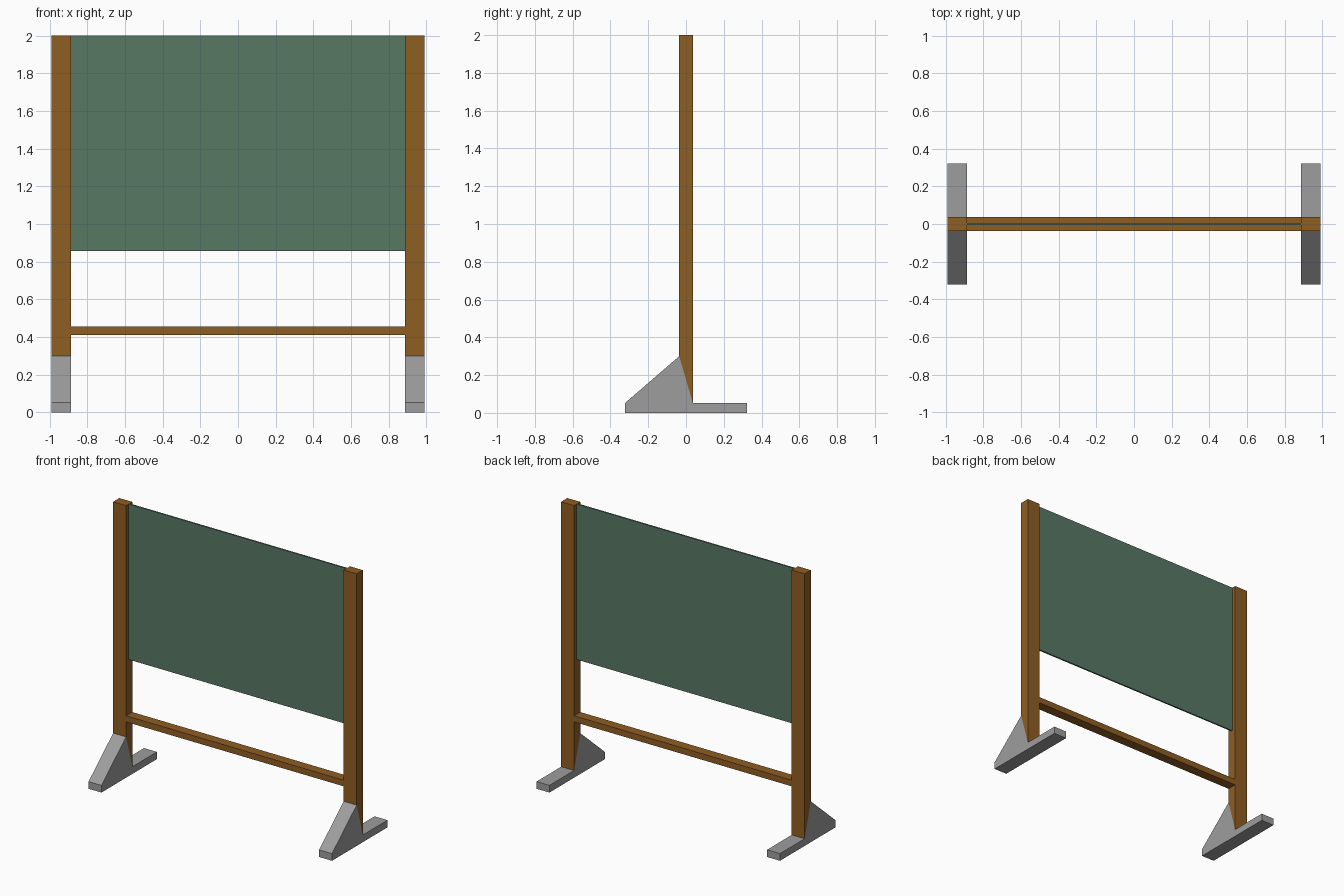
import bpy, bmesh

if "Cube" in bpy.data.objects:
    bpy.data.objects.remove(bpy.data.objects["Cube"])

HALF_W = 0.99     # outer half width
INNER = 0.885     # inner face of the posts
DEPTH = 0.036     # half depth of the posts


def material(name, rgb):
    m = bpy.data.materials.new(name)
    m.diffuse_color = (*rgb, 1.0)
    m.use_nodes = True
    m.node_tree.nodes["Principled BSDF"].inputs["Base Color"].default_value = m.diffuse_color
    return m


wood = material("brown wood", (0.275, 0.112, 0.017))
green = material("board green", (0.099, 0.19, 0.13))
grey = material("metal grey", (0.34, 0.34, 0.34))


def extrude_profile(name, profile, x0, x1, mat):
    """Extrude a (y, z) profile along x from x0 to x1."""
    bm = bmesh.new()
    face = bm.faces.new([bm.verts.new((x0, y, z)) for y, z in profile])
    geom = bmesh.ops.extrude_face_region(bm, geom=[face])["geom"]
    moved = [g for g in geom if isinstance(g, bmesh.types.BMVert)]
    bmesh.ops.translate(bm, verts=moved, vec=(x1 - x0, 0, 0))
    bmesh.ops.recalc_face_normals(bm, faces=bm.faces)
    mesh = bpy.data.meshes.new(name)
    bm.to_mesh(mesh)
    bm.free()
    mesh.materials.append(mat)
    obj = bpy.data.objects.new(name, mesh)
    bpy.context.collection.objects.link(obj)
    return obj


def rect(half_y, z0, z1):
    return [(-half_y, z0), (half_y, z0), (half_y, z1), (-half_y, z1)]


# Foot with a sloped front brace; the post sits on its slanted back
foot_profile = [(-0.322, 0), (0.322, 0), (0.322, 0.053), (DEPTH, 0.053),
                (-DEPTH, 0.3), (-0.322, 0.053)]
post_profile = [(-DEPTH, 0.3), (DEPTH, 0.053), (DEPTH, 2), (-DEPTH, 2)]

for side, x0, x1 in (("left", -HALF_W, -INNER), ("right", INNER, HALF_W)):
    extrude_profile(side + "_foot", foot_profile, x0, x1, grey)
    extrude_profile(side + "_post", post_profile, x0, x1, wood)

# Cross rail and writing board between the posts
extrude_profile("cross_rail", rect(DEPTH, 0.41, 0.455), -INNER, INNER, wood)
extrude_profile("board_panel", rect(0.006, 0.857, 2), -INNER, INNER, green)
